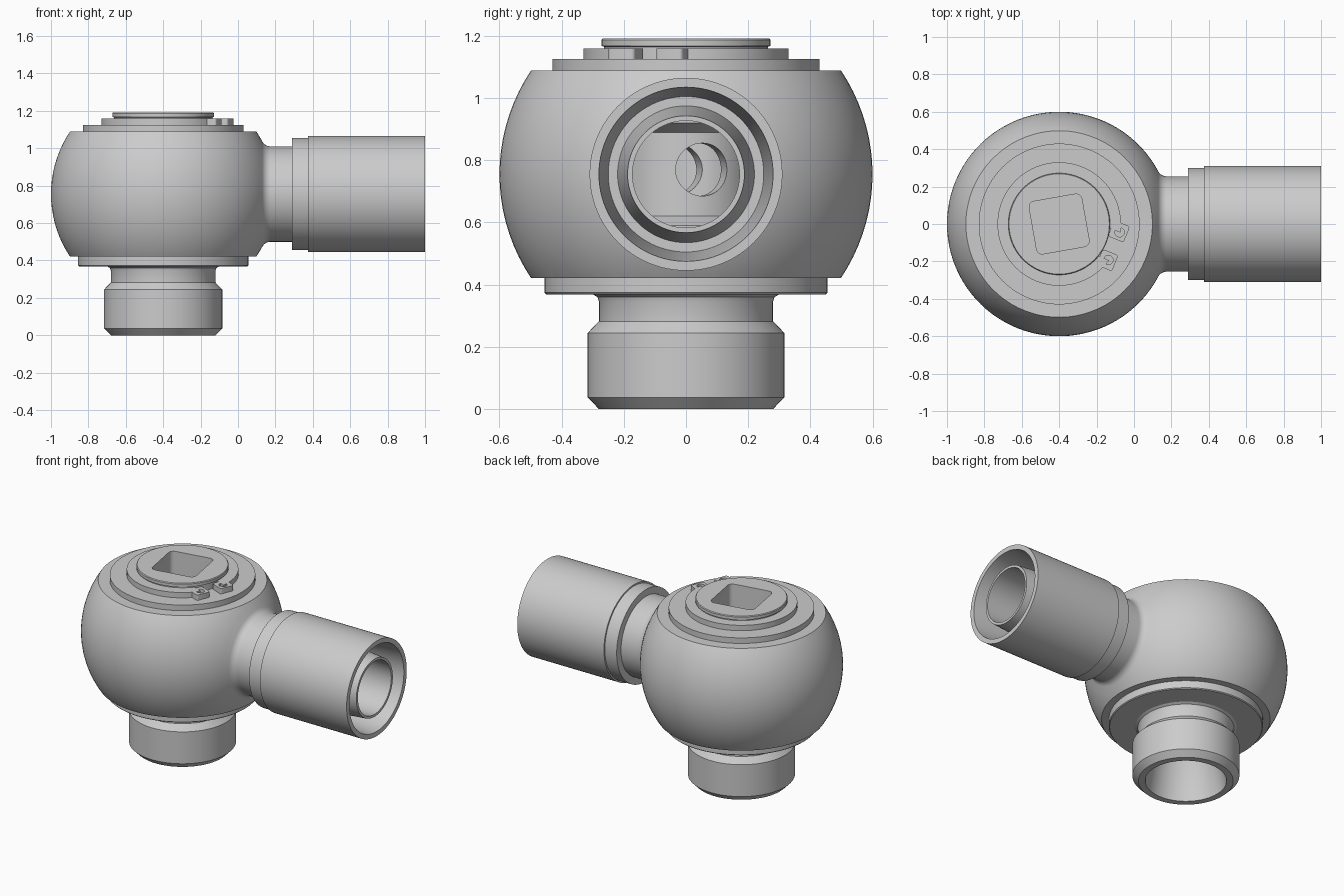
import bpy, bmesh, math
from mathutils import Matrix, Vector

if "Cube" in bpy.data.objects:
    bpy.data.objects.remove(bpy.data.objects["Cube"])

CX, CZ = -0.4, 0.755          # vertical axis position and tube height
rad = math.radians


def finish(bm, name):
    bmesh.ops.recalc_face_normals(bm, faces=bm.faces)
    me = bpy.data.meshes.new(name)
    bm.to_mesh(me)
    bm.free()
    ob = bpy.data.objects.new(name, me)
    bpy.context.collection.objects.link(ob)
    return ob


def revolve(name, prof, axis, seg=96):
    """Spin a closed (radius, height) profile around the z or x axis."""
    bm = bmesh.new()
    off = Vector((CX, 0, 0)) if axis == 'Z' else Vector((0, 0, CZ))
    ax = Vector((0, 0, 1)) if axis == 'Z' else Vector((1, 0, 0))
    vs = [bm.verts.new(off + (Vector((r, 0, h)) if axis == 'Z' else Vector((h, 0, r))))
          for r, h in prof]
    es = []
    for i, v in enumerate(vs):
        j = (i + 1) % len(vs)
        if prof[i][0] < 1e-6 and prof[j][0] < 1e-6:
            continue
        es.append(bm.edges.new((v, vs[j])))
    bmesh.ops.spin(bm, geom=vs + es, cent=off, axis=ax, angle=2 * math.pi,
                   steps=seg, use_duplicate=False)
    bmesh.ops.remove_doubles(bm, verts=bm.verts, dist=1e-5)
    return finish(bm, name)


def box(name, size, mat, bevel=0.0):
    bm = bmesh.new()
    bmesh.ops.create_cube(bm, size=1, matrix=Matrix.Diagonal((*size, 1)))
    if bevel:
        es = [e for e in bm.edges if abs((e.verts[0].co - e.verts[1].co).z) > 1e-4]
        bmesh.ops.bevel(bm, geom=es, offset=bevel, segments=4, profile=0.5, affect='EDGES')
    bm.transform(mat)
    return finish(bm, name)


def rod(name, r, length, mat, seg=48):
    bm = bmesh.new()
    bmesh.ops.create_cone(bm, cap_ends=True, segments=seg, radius1=r, radius2=r, depth=length)
    bm.transform(mat)
    return finish(bm, name)


def cut(ob, tool, op='DIFFERENCE'):
    m = ob.modifiers.new('cut', 'BOOLEAN')
    m.operation, m.object, m.solver = op, tool, 'EXACT'
    bpy.context.view_layer.objects.active = ob
    bpy.ops.object.modifier_apply(modifier=m.name)
    bpy.data.objects.remove(tool)


T = Matrix.Translation

# Ball housing with filleted neck and tapered nose, revolved around the tube axis
ang = math.asin(0.305 / 0.65)
fx = CX + 0.65 * math.cos(ang)
prof = []
for i in range(41):
    a = math.pi + (ang - math.pi) * i / 40
    prof.append((0.0 if i == 0 else 0.6 * math.sin(a), CX + 0.6 * math.cos(a)))
for i in range(1, 9):
    a = math.pi + ang + (math.pi / 2 - ang) * i / 8
    prof.append((0.305 + 0.05 * math.sin(a), fx + 0.05 * math.cos(a)))
prof += [(0.255, 0.6), (0.22, 0.6), (0.188, 0.985), (0.172, 0.985), (0.172, CX), (0, CX)]
housing = revolve('ball_housing', prof, 'X')
cut(housing, box('trim', (4, 4, 0.667), T((0, 0, CZ))), 'INTERSECT')
cut(housing, rod('bore', 0.285, 2, T((CX, 0, CZ)), 96))

# Sleeve nut around the tube
nut = revolve('sleeve_nut', [(0.25, 0.29), (0.30, 0.29), (0.30, 0.375), (0.31, 0.375),
                             (0.31, 1.0), (0.28, 1.0), (0.25, 0.6)], 'X')

# Hollow bolt: threaded end, flange, waist and head
bolt = revolve('hollow_bolt', [
    (0.24, 0), (0.28, 0), (0.316, 0.037), (0.316, 0.245), (0.28, 0.282), (0.28, 0.345),
    (0.285, 0.36), (0.30, 0.369), (0.45, 0.369), (0.455, 0.374), (0.455, 0.422),
    (0.28, 0.422), (0.28, 0.59), (0.22, 0.62), (0.22, 0.89), (0.28, 0.92), (0.28, 1.09),
    (0.264, 1.09), (0.264, 1.165), (0.272, 1.168), (0.272, 1.187), (0.268, 1.192),
    (0, 1.192), (0, 0.9), (0.15, 0.86), (0.15, 0.36), (0.19, 0.3)], 'Z')
cut(bolt, box('socket', (0.285, 0.285, 0.4), T((CX, 0, 1.2)) @ Matrix.Rotation(rad(10), 4, 'Z'), 0.03))
cut(bolt, rod('cross_hole', 0.085, 0.8, T((CX, 0, 0.77)) @ Matrix.Rotation(rad(14), 4, 'Z')
              @ Matrix.Rotation(rad(90), 4, 'Y')))

# Washer and open retaining clip with two eared ends
washer = revolve('top_washer', [(0.265, 1.088), (0.43, 1.088), (0.43, 1.125), (0.265, 1.125)], 'Z')
clip = revolve('retaining_clip', [(0.264, 1.125), (0.33, 1.125), (0.33, 1.16), (0.264, 1.16)], 'Z')
frame = T((CX, 0, 1.1425)) @ Matrix.Rotation(rad(-22), 4, 'Z')
cut(clip, box('gap', (0.3, 0.16, 0.2), frame @ T((0.35, 0, 0))))
ears = []
for side, label in ((1, 'a'), (-1, 'b')):
    ear = box('clip_ear_' + label, (0.09, 0.092, 0.035), frame @ T((0.311, side * 0.083, 0)), 0.012)
    cut(ear, rod('eye', 0.025, 0.2, frame @ T((0.316, side * 0.08, 0)), 24))
    ears.append(ear)

# Smooth shading with sharp edges kept
for ob in [housing, nut, bolt, washer, clip] + ears:
    bpy.ops.object.select_all(action='DESELECT')
    ob.select_set(True)
    bpy.context.view_layer.objects.active = ob
    bpy.ops.object.shade_smooth_by_angle(angle=rad(25))
